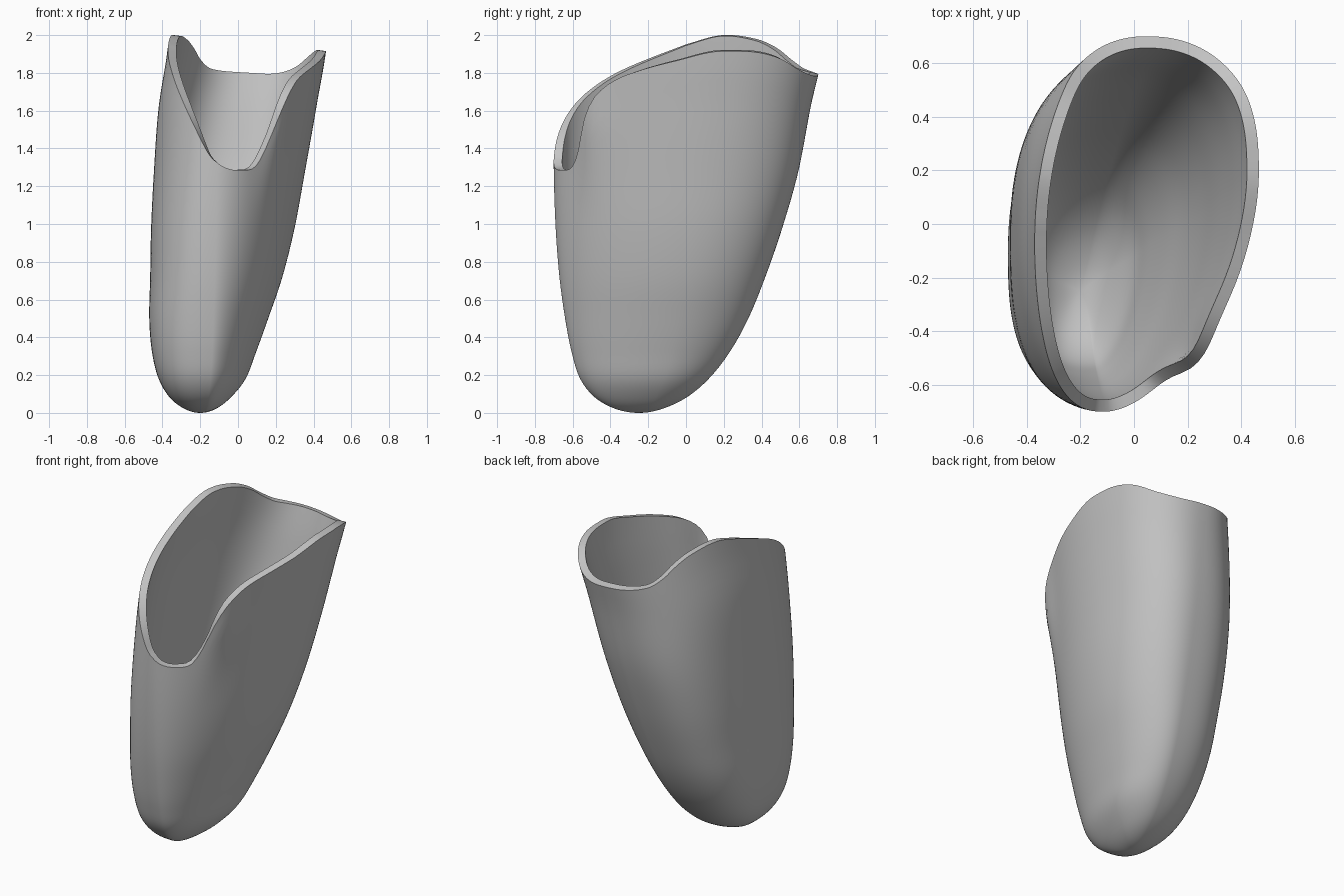
import bpy
import bmesh
from math import sin, cos, exp, pi, radians, sqrt, copysign

cube = bpy.data.objects.get("Cube")
if cube:
    bpy.data.objects.remove(cube, do_unlink=True)

SEGMENTS = 144
ROWS = 48
WALL = 0.045

# Body extents (x min, x max, y min, y max) at heights 2*s*s, for s in equal steps
EXTENTS = [
    (-.2, -.2, -.25, -.25), (-.28, -.12, -.37, -.13), (-.36, -.04, -.48, 0),
    (-.42, .04, -.56, .12), (-.455, .095, -.605, .23), (-.47, .16, -.64, .33),
    (-.465, .235, -.67, .42), (-.46, .3, -.69, .51), (-.445, .355, -.7, .595),
    (-.42, .415, -.7, .66), (-.365, .475, -.69, .74),
]

# Rim height around the opening: (angle, height), from +x towards the back
RIM = [
    (0, 1.915), (15, 1.91), (30, 1.88), (50, 1.815), (70, 1.785), (90, 1.79),
    (118, 1.82), (130, 1.87), (140, 1.935), (150, 1.98), (165, 2), (180, 1.95),
    (200, 1.86), (215, 1.78), (230, 1.68), (240, 1.6), (250, 1.51), (258, 1.43),
    (265, 1.36), (272, 1.315), (280, 1.29), (288, 1.285), (297, 1.3), (302, 1.38),
    (308, 1.57), (313, 1.68), (320, 1.76), (329, 1.81), (342, 1.86), (360, 1.915),
]


def hermite(p, q, m, n, u):
    """Cubic between p and q with end slopes m and n."""
    return (p * (1 + 2 * u) * (1 - u) ** 2 + m * u * (1 - u) ** 2
            + q * u * u * (3 - 2 * u) + n * u * u * (u - 1))


def extents(s):
    last = len(EXTENTS) - 1
    i = min(int(s * last), last - 1)
    a, b = EXTENTS[max(i - 1, 0)], EXTENTS[i]
    c, d = EXTENTS[i + 1], EXTENTS[min(i + 2, last)]
    u = s * last - i
    return [hermite(q, r, (r - p) / (2 if i else 1), (t - q) / 2, u)
            for p, q, r, t in zip(a, b, c, d)]


def slope(i):
    """Rim slope per degree at point i; the rim is level at its two ends."""
    if i in (0, len(RIM) - 1):
        return 0
    (a, p), (b, q) = RIM[i - 1], RIM[i + 1]
    return (q - p) / (b - a)


def rim_height(angle):
    i = max(k for k in range(len(RIM) - 1) if RIM[k][0] <= angle)
    (a, p), (b, q) = RIM[i], RIM[i + 1]
    span = b - a
    return hermite(p, q, slope(i) * span, slope(i + 1) * span, (angle - a) / span)


def fullness(s, c, d):
    """How square each quarter of the section is; 2 is an ellipse."""
    if c <= 0:
        return 2 + .9 * sin(pi * s ** 1.6) if d > 0 else 2.8 - .95 * s ** 3
    return 1.9 + .55 * s * s if d > 0 else 1.9 - .13 * sin(pi * s)


def section_point(s, angle):
    """Point on the egg-shaped cross-section, made of four rounded quarters."""
    x_min, x_max, y_min, y_max = extents(s)
    c, d = cos(radians(angle)), sin(radians(angle))
    # Widest points drift as the body leans backwards
    mid_y = -.25 + (.45 if c > 0 else .25) * s
    mid_x = -.2 + (.27 * s if d > 0 else .1 * sqrt(s))
    power = 2 / fullness(s, c, d)
    half_x = x_max - mid_x if c > 0 else mid_x - x_min
    half_y = y_max - mid_y if d > 0 else mid_y - y_min
    x = mid_x + half_x * copysign(abs(c) ** power, c)
    y = mid_y + half_y * copysign(abs(d) ** power, d)
    # Slight outward flare beside the low front lip
    rise = min(max((s - .7) / .17, 0), 1)
    flare = .035 * rise * rise * exp(-((angle - 310) / 9) ** 2)
    return x + .6 * flare, y - .8 * flare, 2 * s * s


# Outer skin, lofted from the rounded tip up to the curved rim
bm = bmesh.new()
tip = bm.verts.new(section_point(0, 0))
columns = []
for k in range(SEGMENTS):
    angle = 360 * k / SEGMENTS
    top = min(1, sqrt(rim_height(angle) / 2))
    columns.append([bm.verts.new(section_point(top * r / ROWS, angle))
                    for r in range(1, ROWS + 1)])
for k, col in enumerate(columns):
    nxt = columns[(k + 1) % SEGMENTS]
    bm.faces.new((tip, nxt[0], col[0]))
    for r in range(ROWS - 1):
        bm.faces.new((col[r], nxt[r], nxt[r + 1], col[r + 1]))

mesh = bpy.data.meshes.new("socket_shell")
bm.to_mesh(mesh)
bm.free()
shell = bpy.data.objects.new("socket_shell", mesh)
bpy.context.collection.objects.link(shell)

# Plain grey material
grey = bpy.data.materials.new("plain_grey")
grey.use_nodes = True
colour = (.55, .55, .55, 1)
grey.diffuse_color = colour
grey.node_tree.nodes["Principled BSDF"].inputs["Base Color"].default_value = colour
mesh.materials.append(grey)

# Wall thickness goes inwards, leaving a flat rim
solid = shell.modifiers.new("wall", "SOLIDIFY")
solid.thickness = WALL
solid.offset = -1

bpy.ops.object.select_all(action="DESELECT")
shell.select_set(True)
bpy.context.view_layer.objects.active = shell
bpy.ops.object.modifier_apply(modifier="wall")
bpy.ops.object.shade_smooth_by_angle(angle=radians(40))
